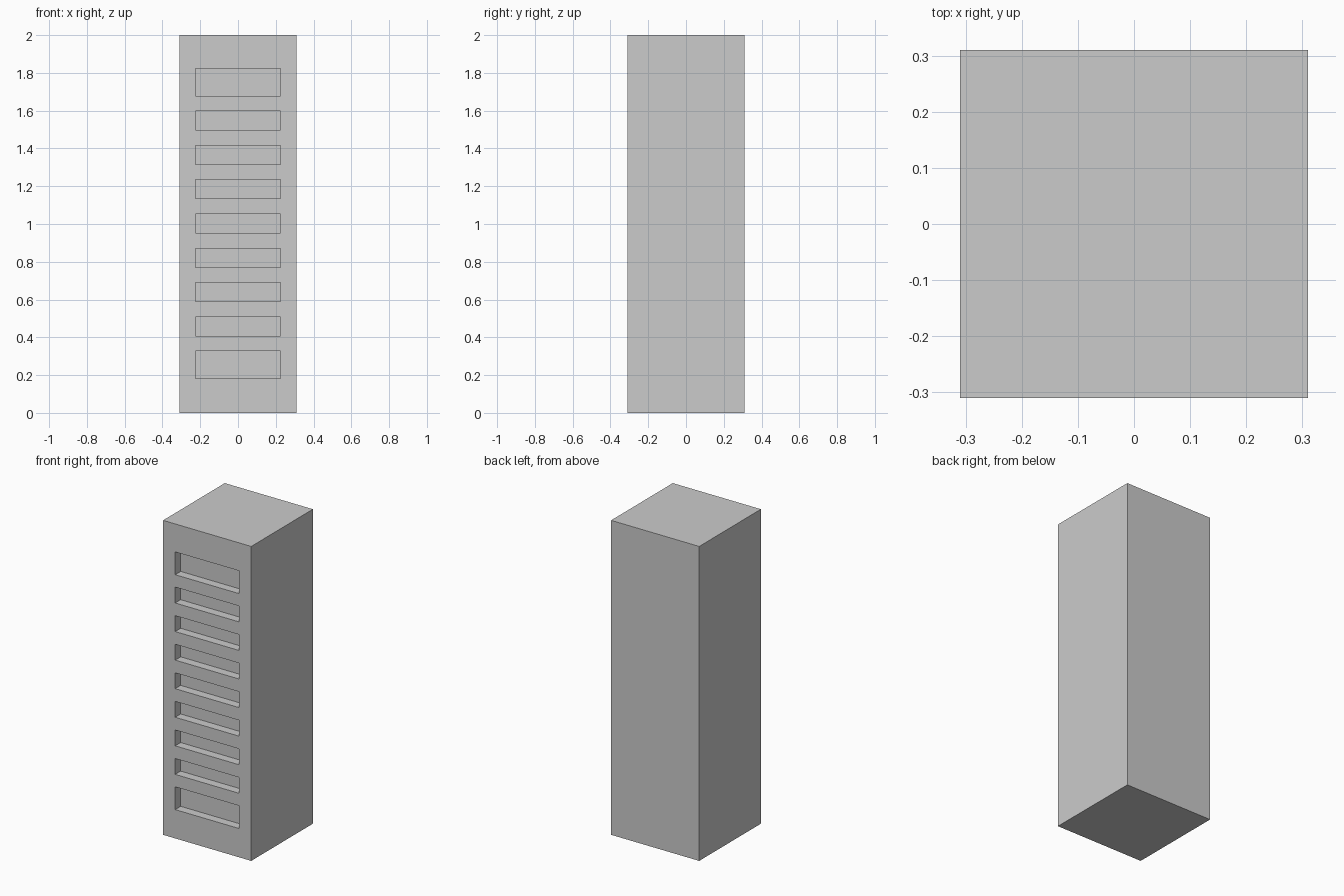
import bpy

if "Cube" in bpy.data.objects:
    bpy.data.objects.remove(bpy.data.objects["Cube"])

HALF, HEIGHT = 0.31, 2.0
SLOT_HALF, DEPTH = 0.225, 0.055


def box(name, lo, hi):
    bpy.ops.mesh.primitive_cube_add(size=1, location=[(a + b) / 2 for a, b in zip(lo, hi)])
    ob = bpy.context.object
    ob.name = name
    ob.scale = [b - a for a, b in zip(lo, hi)]
    bpy.ops.object.transform_apply(location=True, rotation=False, scale=True)
    return ob


# Cabinet body
body = box("cabinet_body", (-HALF, -HALF, 0), (HALF, HALF, HEIGHT))

# Recessed front slots: a taller one at each end, seven equal ones between
slots = [(0.183, 0.328), (1.677, 1.822)]
slots += [(0.407 + i * 0.1817, 0.508 + i * 0.1817) for i in range(7)]
cutters = [box("slot_cutter", (-SLOT_HALF, -HALF - 0.1, z0), (SLOT_HALF, -HALF + DEPTH, z1))
           for z0, z1 in slots]
for ob in cutters:
    ob.select_set(True)
bpy.ops.object.join()
cutter = bpy.context.object

# Carve the slots into the body
mod = body.modifiers.new("slots", 'BOOLEAN')
mod.operation = 'DIFFERENCE'
mod.solver = 'EXACT'
mod.object = cutter
bpy.ops.object.select_all(action='DESELECT')
bpy.context.view_layer.objects.active = body
body.select_set(True)
bpy.ops.object.modifier_apply(modifier=mod.name)
bpy.data.objects.remove(cutter)
